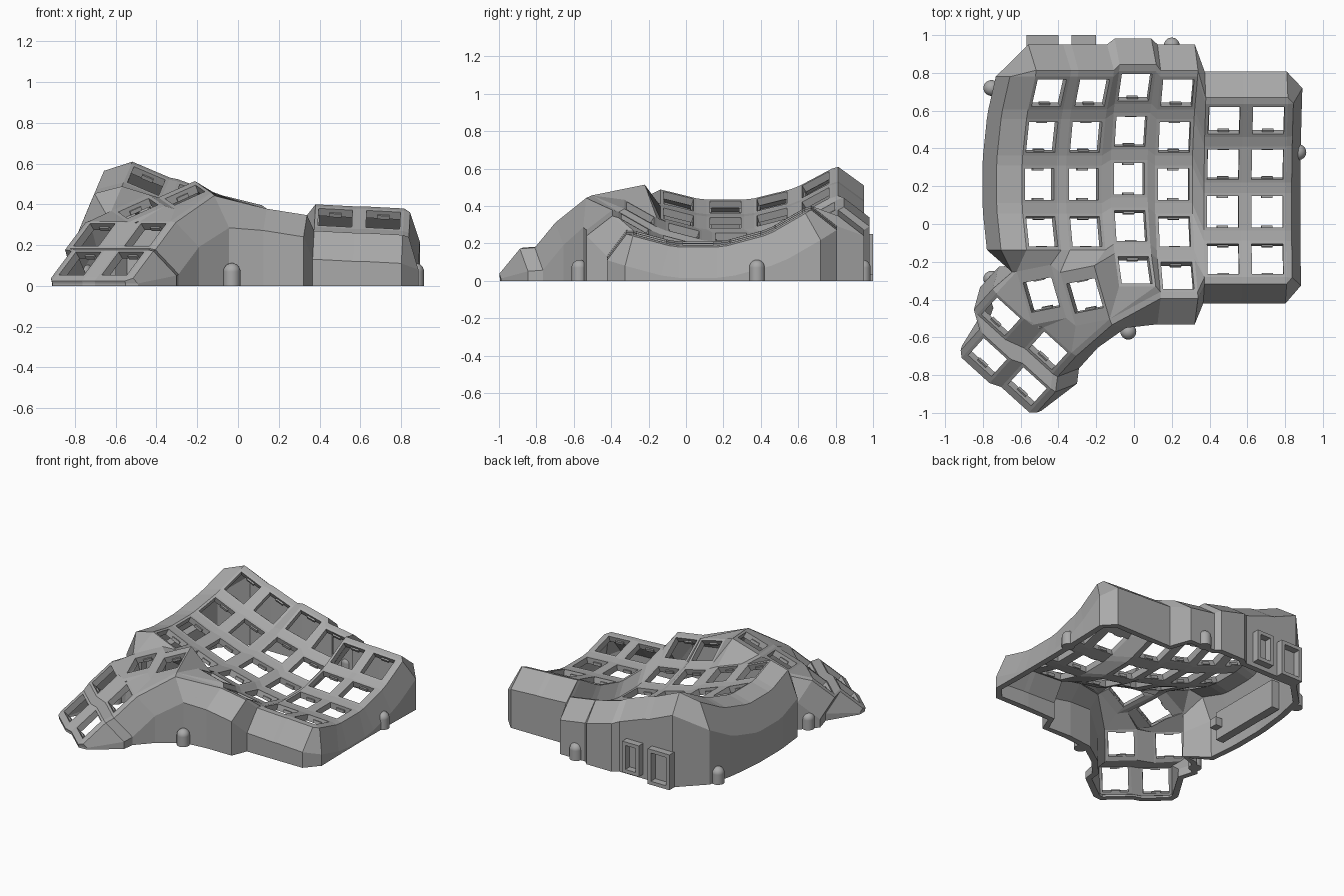
import bpy, bmesh, math
from mathutils import Matrix, Vector

cube = bpy.data.objects.get("Cube")
if cube:
    bpy.data.objects.remove(cube)

GREY = (0.4, 0.4, 0.4, 1)
mat = bpy.data.materials.new("mid grey plastic")
mat.use_nodes = True
mat.diffuse_color = GREY
mat.node_tree.nodes["Principled BSDF"].inputs["Base Color"].default_value = GREY

HALF, LONG_HALF, HOLE, THICK = 0.1, 0.15, 0.083, 0.042
SIGN = {"tl": (-1, 1), "tr": (1, 1), "br": (1, -1), "bl": (-1, -1)}


def finish(name, bm):
    mesh = bpy.data.meshes.new(name)
    bm.to_mesh(mesh)
    bm.free()
    mesh.materials.append(mat)
    obj = bpy.data.objects.new(name, mesh)
    bpy.context.collection.objects.link(obj)
    return obj


def add_box(bm, centre, size, frame=Matrix()):
    m = frame @ Matrix.Translation(centre) @ Matrix.Diagonal((*size, 1))
    bmesh.ops.create_cube(bm, size=1, matrix=m)


def frame_from(centre, u, v):
    u = Vector(u).normalized()
    n = u.cross(Vector(v)).normalized()
    m = Matrix((u, n.cross(u), n)).transposed().to_4x4()
    m.translation = centre
    return m


# Key placements: curved finger columns (x, y, z, roll, rows)
columns = [(-0.5, 0.21, 0.395, 23, 4), (-0.265, 0.21, 0.31, 20, 4),
           (-0.025, 0.24, 0.235, 14, 5), (0.21, 0.21, 0.175, 9, 5),
           (0.47, 0.065, 0.205, 3, 4), (0.705, 0.065, 0.195, 3, 4)]
RADIUS = 0.966
frames = {}
for c, (x, y, z, roll, rows) in enumerate(columns):
    for r in range(rows):
        frames[c, r] = (Matrix.Translation((x, y, z)) @ Matrix.Rotation(math.radians(roll), 4, "Y")
                        @ Matrix.Translation((0, 0, RADIUS))
                        @ Matrix.Rotation(math.radians(15 * (2 - r)), 4, "X")
                        @ Matrix.Translation((0, 0, -RADIUS)))

# Thumb cluster: two long upper plates and four steep lower keys
for name, centre in (("t1", (-0.26, -0.38, 0.445)), ("t2", (-0.49, -0.375, 0.38))):
    frames[name] = frame_from(centre, (0.15, 0.03, 0.067), (-0.035, 0.17, 0.04))
for name, centre in (("t3", (-0.705, -0.49, 0.25)), ("t4", (-0.455, -0.67, 0.25)),
                     ("t5", (-0.775, -0.705, 0.11)), ("t6", (-0.565, -0.86, 0.11))):
    frames[name] = frame_from(centre, (0.74, -0.67, 0), (0.5, 0.55, 0.67))

bm = bmesh.new()
corner = {}


def face(*verts):
    unique = list(dict.fromkeys(verts))
    if len(unique) > 2:
        bm.faces.new(unique)


def web(*refs):
    face(*(corner[k][s] for k, s in refs))


# Frame around every key opening
for key, m in frames.items():
    depth = LONG_HALF if key in ("t1", "t2") else HALF
    outer = {s: bm.verts.new(m @ Vector((a * HALF, b * depth, 0))) for s, (a, b) in SIGN.items()}
    inner = {s: bm.verts.new(m @ Vector((a * HOLE, b * HOLE, 0))) for s, (a, b) in SIGN.items()}
    corner[key] = outer
    names = list(SIGN)
    for s, t in zip(names, names[1:] + names[:1]):
        face(outer[s], outer[t], inner[t], inner[s])

# Webs within and between columns
for c, r in [k for k in frames if isinstance(k, tuple)]:
    here, below, right, diag = (c, r), (c, r + 1), (c + 1, r), (c + 1, r + 1)
    if below in frames:
        web((here, "bl"), (here, "br"), (below, "tr"), (below, "tl"))
    if right in frames:
        web((here, "tr"), (here, "br"), (right, "bl"), (right, "tl"))
        if below in frames and diag in frames:
            web((here, "br"), (below, "tr"), (diag, "tl"), (right, "bl"))
web(((3, 3), "br"), ((3, 4), "tr"), ((4, 3), "bl"))
web(((3, 4), "tr"), ((3, 4), "br"), ((4, 3), "bl"))

# Webs joining the thumb cluster to itself and to the finger columns
A, B, C, D, E = (0, 3), (1, 3), (2, 3), (2, 4), (3, 4)
for patch in [
    ((A, "bl"), (A, "br"), ("t2", "tr"), ("t2", "tl")),
    ((A, "br"), (B, "bl"), ("t1", "tl"), ("t2", "tr")),
    ((B, "bl"), (B, "br"), ("t1", "tr"), ("t1", "tl")),
    ((B, "br"), (C, "bl"), (D, "tl"), ("t1", "tr")),
    (("t1", "tr"), (D, "tl"), (D, "bl"), ("t1", "br")),
    ((D, "bl"), (D, "br"), ("t1", "br")),
    ((D, "br"), (E, "bl"), ("t1", "br")),
    (("t2", "tr"), ("t2", "br"), ("t1", "bl"), ("t1", "tl")),
    (("t3", "tl"), ("t3", "tr"), ("t2", "bl"), ("t2", "tl")),
    (("t3", "tr"), ("t2", "bl"), ("t4", "tl")),
    (("t2", "bl"), ("t2", "br"), ("t4", "tl")),
    (("t2", "br"), ("t1", "bl"), ("t4", "tr"), ("t4", "tl")),
    (("t1", "bl"), ("t1", "br"), ("t4", "tr")),
    (("t3", "tr"), ("t3", "br"), ("t4", "bl"), ("t4", "tl")),
    (("t3", "bl"), ("t3", "br"), ("t5", "tr"), ("t5", "tl")),
    (("t3", "br"), ("t4", "bl"), ("t6", "tl"), ("t5", "tr")),
    (("t5", "tr"), ("t5", "br"), ("t6", "bl"), ("t6", "tl")),
    (("t4", "bl"), ("t4", "br"), ("t6", "tr"), ("t6", "tl")),
]:
    web(*patch)

# Rim of the plate, each point with its outward direction
back, right, front, left, side = (0, 1), (1, 0), (0, -1), (-1, 0), None
rim = [((c, 0), s, back) for c in range(6) for s in ("tl", "tr")]
rim += [((5, r), s, right) for r in range(4) for s in ("tr", "br")]
rim += [(k, s, front) for k in ((5, 3), (4, 3), E) for s in ("br", "bl")]
rim += [("t1", "br", front)]
rim += [(k, s, right) for k in ("t4", "t6") for s in ("tr", "br")]
rim += [(k, s, front) for k in ("t6", "t5") for s in ("br", "bl")]
rim += [(k, s, left) for k in ("t5", "t3") for s in ("bl", "tl")]
rim += [("t2", "tl", left)]
rim += [((0, r), s, side) for r in (3, 2, 1, 0) for s in ("bl", "tl")]

# Walls: shoulder, sloping skirt, then straight down to the floor
strips = []
floor_verts = set()
for key, s, d in rim:
    top = corner[key][s]
    if d is side:
        p2 = top.co + Vector((-0.135, 0, -0.035))
        p3 = p2 + Vector((-0.075, 0, -0.18))
    else:
        turn = frames[key].to_3x3()
        p2 = top.co + turn @ Vector((d[0] * 0.03, d[1] * 0.035, -0.008))
        p3 = top.co + turn @ Vector((d[0] * 0.085, d[1] * 0.1, -0.17))
    if p3.z < 0.012:
        p2.z = max(p2.z, 0.024)
        p3 = p2.lerp(p3, (p2.z - 0.012) / (p2.z - p3.z))
    base = bm.verts.new((p3.x, p3.y, 0))
    floor_verts.add(base)
    strips.append((top, bm.verts.new(p2), bm.verts.new(p3), base))
for a, b in zip(strips, strips[1:] + strips[:1]):
    for i in range(3):
        face(a[i], b[i], b[i + 1], a[i + 1])

# Give the sheet thickness towards the inside
bmesh.ops.recalc_face_normals(bm, faces=bm.faces[:])
bm.faces.ensure_lookup_table()
if bm.faces[0].normal.z < 0:
    bmesh.ops.reverse_faces(bm, faces=bm.faces[:])
bm.normal_update()
sheet = bm.faces[:]
edges = [e for e in bm.edges if e.is_boundary]
twin = {}
for v in bm.verts[:]:
    p = v.co - v.normal * THICK
    p.z = 0 if v in floor_verts else max(p.z, 0.004)
    twin[v] = p
twin = {v: bm.verts.new(p) for v, p in twin.items()}
for f in sheet:
    bm.faces.new([twin[v] for v in reversed(f.verts)])
for e in edges:
    a, b = e.verts
    loop = e.link_loops[0]
    if loop.vert is not a:
        a, b = b, a
    bm.faces.new((b, a, twin[a], twin[b]))
finish("case_shell", bm)

# Small switch clips on the front and back edges of each opening
bm = bmesh.new()
for m in frames.values():
    for sign in (-1, 1):
        add_box(bm, (0, sign * (HOLE - 0.003), -0.03), (0.06, 0.014, 0.02), m)
finish("switch_clips", bm)

# Domed screw posts around the base
for i, (x, y) in enumerate([(-0.03, -0.57), (0.87, 0.38), (0.2, 0.945),
                            (-0.755, 0.72), (-0.755, -0.29)]):
    bm = bmesh.new()
    r, h = 0.042, 0.07
    bmesh.ops.create_cone(bm, cap_ends=True, segments=24, radius1=r, radius2=r, depth=h,
                          matrix=Matrix.Translation((x, y, h / 2)))
    bmesh.ops.create_uvsphere(bm, u_segments=24, v_segments=12, radius=r,
                              matrix=Matrix.Translation((x, y, h)))
    post = finish(f"screw_post_{i + 1}", bm)
    bpy.context.view_layer.objects.active = post
    post.select_set(True)
    bpy.ops.object.shade_smooth_by_angle()
    post.select_set(False)

# Rectangular socket frames on the back wall
for name, x0, x1, z0, z1 in (("wide_socket", -0.57, -0.4, 0, 0.25),
                             ("narrow_socket", -0.33, -0.2, 0.03, 0.25)):
    bm = bmesh.new()
    w, y, d = 0.025, 0.96, 0.08
    for x in (x0 + w / 2, x1 - w / 2):
        add_box(bm, (x, y, (z0 + z1) / 2), (w, d, z1 - z0))
    for z in (z0 + w / 2, z1 - w / 2):
        add_box(bm, ((x0 + x1) / 2, y, z), (x1 - x0 - 2 * w, d, w))
    finish(name, bm)

# Circuit board holder inside the left wall
bm = bmesh.new()
add_box(bm, (-0.7, 0.3, 0.14), (0.06, 0.56, 0.2))
add_box(bm, (-0.66, 0.05, 0.14), (0.08, 0.06, 0.06))
finish("board_holder", bm)
